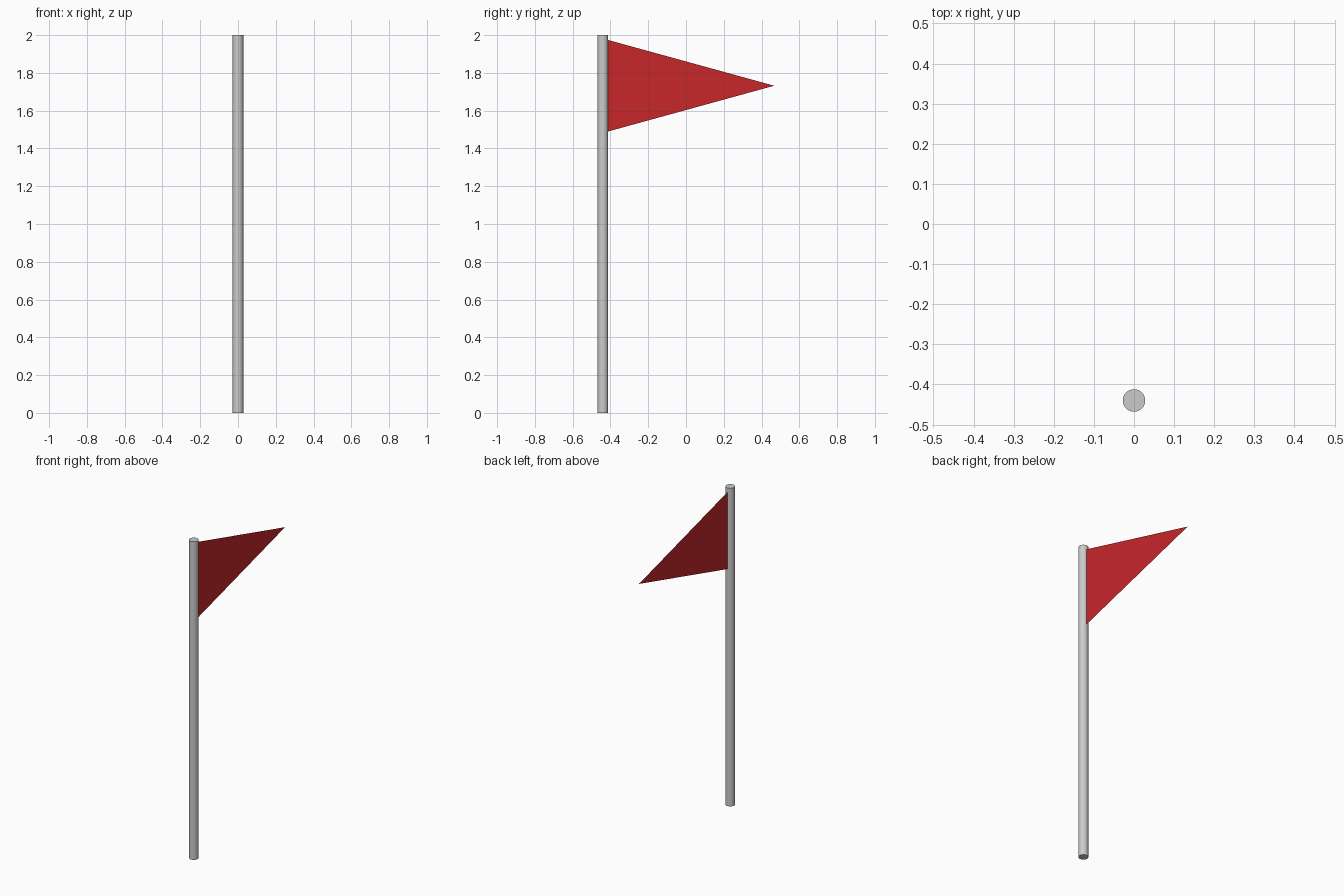
import bpy

if "Cube" in bpy.data.objects:
    bpy.data.objects.remove(bpy.data.objects["Cube"])

R = 0.028       # pole radius
POLE_Y = -0.44

# Round pole
bpy.ops.mesh.primitive_cylinder_add(vertices=32, radius=R, depth=2.0,
                                    location=(0, POLE_Y, 1.0))
pole = bpy.context.object
pole.name = "pole"
bpy.ops.object.shade_smooth_by_angle()

# Thin triangular pennant attached to the side of the pole
mesh = bpy.data.meshes.new("pennant")
mesh.from_pydata([(0, POLE_Y + R, 1.49), (0, 0.467, 1.732), (0, POLE_Y + R, 1.974)],
                 [], [(0, 1, 2)])
pennant = bpy.data.objects.new("pennant", mesh)
bpy.context.collection.objects.link(pennant)

red = bpy.data.materials.new("red_cloth")
red.diffuse_color = (0.58, 0.02, 0.023, 1)
red.use_nodes = True
red.node_tree.nodes["Principled BSDF"].inputs["Base Color"].default_value = red.diffuse_color
mesh.materials.append(red)
